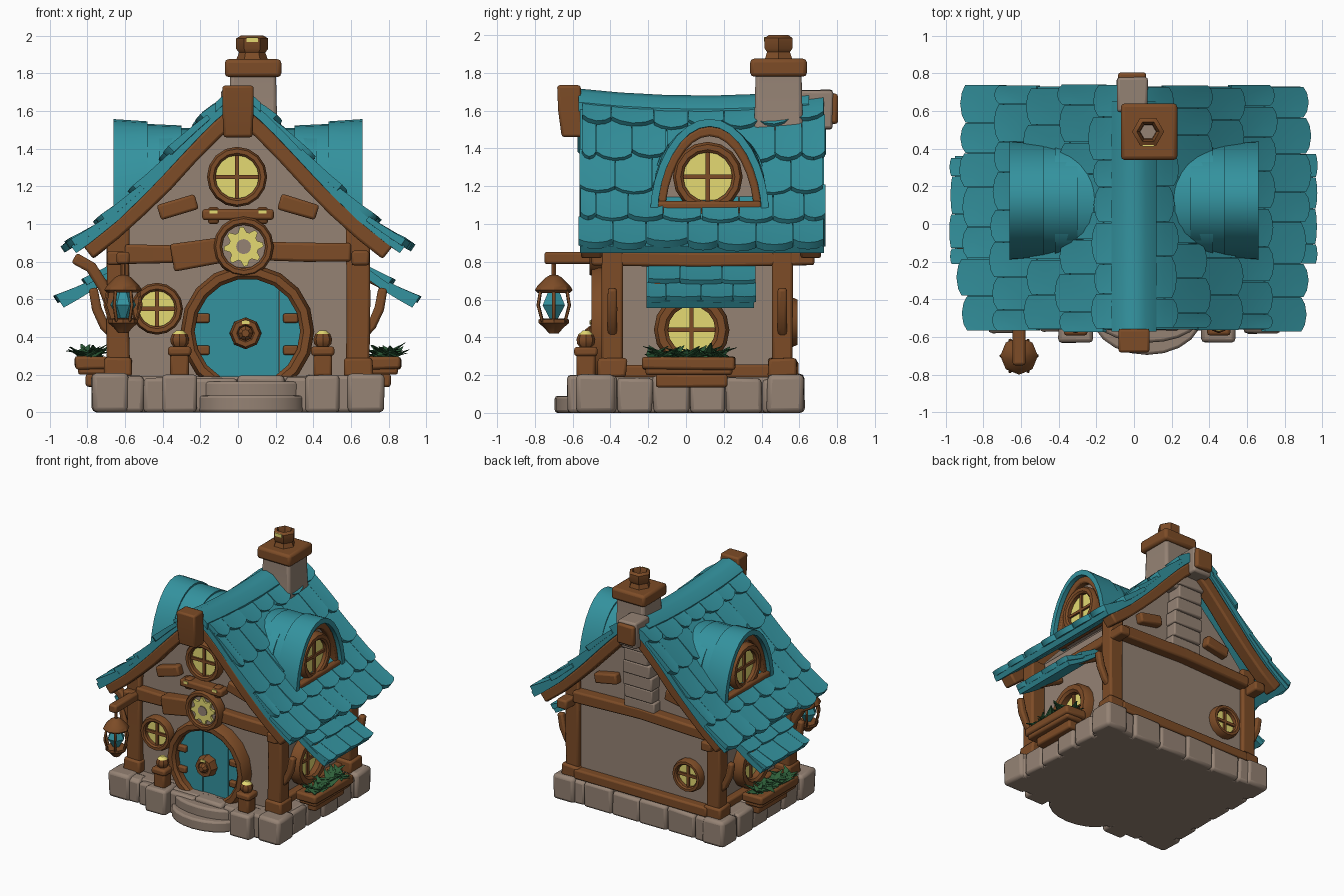
import bpy, bmesh, math, random
from mathutils import Vector as V, Matrix as Mx

if "Cube" in bpy.data.objects:
    bpy.data.objects.remove(bpy.data.objects["Cube"])
random.seed(4)
R = random.uniform

def material(name, col):
    m = bpy.data.materials.new(name)
    m.diffuse_color = (*col, 1)
    m.use_nodes = True
    m.node_tree.nodes["Principled BSDF"].inputs["Base Color"].default_value = m.diffuse_color
    return m
TEAL = material("teal_tile", (0.034, 0.29, 0.345))
WOOD = material("brown_wood", (0.205, 0.072, 0.02))
STONE = material("grey_stone", (0.30, 0.225, 0.175))
GLOW = material("yellow_glass", (0.78, 0.70, 0.17))
LEAF = material("green_leaf", (0.03, 0.125, 0.045))

def make(name, bm, mat, bevel=0.0):
    bmesh.ops.recalc_face_normals(bm, faces=bm.faces)
    me = bpy.data.meshes.new(name)
    bm.to_mesh(me); bm.free()
    me.materials.append(mat)
    ob = bpy.data.objects.new(name, me)
    bpy.context.collection.objects.link(ob)
    if bevel:
        b = ob.modifiers.new("bevel", 'BEVEL')
        b.width, b.segments, b.limit_method = bevel, 2, 'ANGLE'
    return ob

def shell(bm, top, bot):
    """Closed slab between two equal point grids."""
    a = [[bm.verts.new(p) for p in r] for r in top]
    b = [[bm.verts.new(p) for p in r] for r in bot]
    n, m = len(a), len(a[0])
    for g in (a, b):
        for i in range(n - 1):
            for j in range(m - 1):
                bm.faces.new((g[i][j], g[i][j+1], g[i+1][j+1], g[i+1][j]))
    rim = [(0, j) for j in range(m)] + [(i, m-1) for i in range(1, n)] \
        + [(n-1, j) for j in range(m-2, -1, -1)] + [(i, 0) for i in range(n-2, 0, -1)]
    for (i, j), (k, l) in zip(rim, rim[1:] + rim[:1]):
        bm.faces.new((a[i][j], a[k][l], b[k][l], b[i][j]))

def box(name, lo, hi, mat, bevel=0.015, jit=0.0):
    bm = bmesh.new()
    c, d = (V(lo) + V(hi)) / 2, V(hi) - V(lo)
    bmesh.ops.create_cube(bm, size=1, matrix=Mx.Translation(c) @ Mx.Diagonal((*d, 1)))
    for v in bm.verts:
        v.co += V((R(-jit, jit), R(-jit, jit), R(-jit, jit) if v.co.z > 0.05 else 0))
    return make(name, bm, mat, bevel)

def beam(name, pts, w, h, side=(0, 1, 0), mat=WOOD, jit=0.06):
    """Hewn timber along a path; w is its size along the side vector."""
    bm, pts, side, rings = bmesh.new(), [V(p) for p in pts], V(side), []
    for i, p in enumerate(pts):
        t = (pts[min(i+1, len(pts)-1)] - pts[max(i-1, 0)]).normalized()
        up, k = t.cross(side).normalized(), 1 + R(-jit, jit)
        rings.append([bm.verts.new(p + side*w/2*a*k + up*h/2*b*k)
                      for a, b in ((1, 1), (1, -1), (-1, -1), (-1, 1))])
    for r, q in zip(rings, rings[1:]):
        for i in range(4):
            bm.faces.new((r[i], r[(i+1) % 4], q[(i+1) % 4], q[i]))
    bm.faces.new(rings[0]); bm.faces.new(rings[-1])
    return make(name, bm, mat, 0.014)

def facing(c, deg=0):
    """Local x,y lie on a wall, local z points out (0 = front)."""
    return Mx.Translation(c) @ Mx.Rotation(math.radians(deg), 4, 'Z') @ Mx.Rotation(math.pi/2, 4, 'X')

def prism(name, pts, d, M, mat, bevel=0.0):
    bm = bmesh.new()
    a, b = ([bm.verts.new(M @ V((x, y, z))) for x, y in pts] for z in (0, d))
    bm.faces.new(a); bm.faces.new(b)
    for i in range(len(a)):
        j = (i+1) % len(a)
        bm.faces.new((a[i], a[j], b[j], b[i]))
    return make(name, bm, mat, bevel)

def lathe(name, prof, n, M, mat, closed=False, bevel=0.0):
    bm = bmesh.new()
    rings = [[bm.verts.new(M @ V((r*math.cos(t), r*math.sin(t), z)))
              for t in (2*math.pi*k/n for k in range(n))] for r, z in prof]
    for r, q in list(zip(rings, rings[1:])) + ([(rings[-1], rings[0])] if closed else []):
        for i in range(n):
            bm.faces.new((r[i], r[(i+1) % n], q[(i+1) % n], q[i]))
    if not closed:
        bm.faces.new(rings[0]); bm.faces.new(rings[-1])
    return make(name, bm, mat, bevel)

def circle(r, n=24):
    return [(r*math.cos(2*math.pi*k/n), r*math.sin(2*math.pi*k/n)) for k in range(n)]

def ring(name, ri, ro, d, M, n=16):
    w = ro - ri
    return lathe(name, [(ri, -0.02), (ri, d*.8), (ri+w*.25, d), (ro-w*.25, d), (ro, d*.6), (ro, -0.02)], n, M, WOOD, True)

def window(name, c, deg, ri, ro, d=0.06):
    M = facing(c, deg)
    ring(name + "_frame", ri, ro, d, M)
    prism(name + "_glass", circle(ri + .01), 0.02, M, GLOW)
    for q in (0, 90):
        prism(name + "_bar", [(-ri, -.011), (ri, -.011), (ri, .011), (-ri, .011)], .035,
              M @ Mx.Rotation(math.radians(q), 4, 'Z'), WOOD)

# roof surfaces: u runs down the slope, l lifts along the normal
PROF = [(0, 1.65), (.1, 1.59), (.2, 1.5), (.32, 1.38), (.48, 1.215), (.66, 1.047), (.8, .94), (.93, .852)]
def prof_z(x):
    for (a, b), (c, d) in zip(PROF, PROF[1:]):
        if x <= c or c == .93:
            return b + (d-b)*(x-a)/(c-a)
def main_roof(s):
    def P(u, y, l):
        x = .885*u
        n = V((prof_z(max(x-.06, 0)) - prof_z(x+.06), 0, .12)).normalized()
        z = prof_z(x) + .045*((y-.08)/.65)**2*max(0, 1-u)
        return V((s*max(0, x + n.x*l), y, z + n.z*l))
    return P
def awning(s):
    return lambda u, y, l: V((s*(.66 + .29*u + .55*l), y, .785 - .19*u + .83*l - .01*math.sin(3*u)))

def tiled(name, P, y0, y1, courses, cols, lift=.03):
    bm, w = bmesh.new(), (y1-y0)/cols
    ys = [y0 + (y1-y0)*k/8 for k in range(9)]
    shell(bm, [[P(i/12, y, 0) for y in ys] for i in range(13)],
          [[P(i/12, y, -.045) for y in ys] for i in range(13)])
    for i in range(courses):
        cuts = [y0 + R(-.015, .012)] + [y0 + w*(j + .5*(i % 2)) + R(-.025, .025) for j in range(1 - i % 2, cols)] + [y1 + R(-.012, .015)]
        for a, b in zip(cuts, cuts[1:]):
            lo, hi, k = max(0, i/courses - .02), (i+1)/courses + R(.0, .04), R(.8, 1.2)
            rows = [[(lo + (hi + dr - lo)*g, a + (b-a)*f, g)
                     for f, dr in ((.01, -.025), (.2, -.004), (.5, .006), (.8, -.004), (.99, -.025))]
                    for g in (0, .35, .7, 1)]
            shell(bm, [[P(u, y, .008 + lift*g*k) for u, y, g in r] for r in rows],
                  [[P(u, y, -.02 + lift*g*k*.5) for u, y, g in r] for r in rows])
    return make(name, bm, TEAL)

# stone base: core, perimeter blocks and rounded steps
box("base_core", (-.72, -.52, 0), (.72, .57, .19), STONE)
for s in (-1, 1):
    for k in range(6):
        x, y = -.75 + k*.25, -.56 + k*.193
        yo = .6 if s > 0 else .55
        box("base_stone", (x, s*.45, 0), (x+.247, s*(yo + R(0, .02)), .19 + R(-.01, .01)), STONE, .02, .005)
        box("base_stone_side", (s*.5, y, 0), (s*(.745 + R(0, .02)), y+.19, .19 + R(-.01, .01)), STONE, .02, .005)
    box("corner_stone", (s*.58, .43, 0), (s*.775, .625, .205), STONE, .025, .006)
    box("corner_stone", (s*.58, -.58, 0), (s*.775, -.38, .205), STONE, .025, .006)
for r, z, d in ((.29, .09, .2), (.28, .165, .14)):
    prism("door_step", [(x, y*d/.29) for x, y in circle(r, 20)], z, Mx.Translation((.07, -.495, 0)), STONE, .015)

# walls with gable
half = [(.58, .15), (.58, 1.0), (.4, 1.2), (.2, 1.4)]
prism("walls", half + [(0, 1.56)] + [(-x, z) for x, z in half[::-1]], .93, facing((0, .53, 0)), STONE)

# main roof, ridge cap, gable boards
for s in (-1, 1):
    tiled("roof_tiles", main_roof(s), -.56, .73, 5, 7, .028)
    for y, n in ((-.5, "front"), (.66, "back")):
        beam(n + "_gable_board", [main_roof(s)(u, y, -.08) for u in (0, .08, .2, .35, .5, .65, .8, .95)], .11, .085)
    tiled("awning_tiles", awning(s), -.21, .36, 2, 3, .025)
bm = bmesh.new()
def cap(dz):
    return [[V((x, y, 1.68 - 5*x*x + dz + .037*((y-.08)/.65)**2)) for x in (-.12, -.06, 0, .06, .12)]
            for y in (-.57, -.35, -.1, .15, .4, .65)]
shell(bm, cap(0), cap(-.05))
make("ridge_cap", bm, TEAL)
beam("ridge_end_front", [(0, -.62, 1.735), (0, -.615, 1.6), (0, -.6, 1.46)], .12, .16)
box("ridge_end_back", (-.095, .6, 1.5), (.075, .78, 1.71), STONE, .015, .006)
box("ridge_end_cap", (-.085, .755, 1.53), (.065, .805, 1.69), WOOD)

# chimney and rear stone column
lathe("chimney_stack", [(.21, 1.4), (.18, 1.56), (.172, 1.8)], 4, Mx.Translation((.08, .49, 0)) @ Mx.Rotation(math.pi/4, 4, 'Z'), STONE, False, .02)
box("chimney_collar", (-.07, .34, 1.78), (.23, .64, 1.875), WOOD, .02)
lathe("chimney_pot", [(.04, 1.86), (.085, 1.87), (.07, 1.91), (.085, 1.93), (.085, 1.985), (.06, 2.0), (.045, 1.96)], 6,
      Mx.Translation((.075, .49, 0)), WOOD, True)
prism("chimney_pot_inside", circle(.045, 6), .008, Mx.Translation((.075, .49, 1.9)), STONE)
box("chimney_pot_plate", (.045, .412, 1.965), (.105, .42, 1.99), GLOW, 0)
for k in range(6):
    w = .135 - k*.005 + R(-.008, .008)
    box("rear_column_stone", (-w, .5, .9 + k*.105), (w, .6 + k*.012 + R(0, .01), 1.004 + k*.105), STONE, .01)

# dormers: stepped roofs that broaden into the main slope, walls, trims, windows
def arch(a, h, x, s, e=1.15):
    return [V((s*x, .125 + a*c, 1.06 + h*v)) for c, v in
            ((math.cos(t), math.sin(t)**e if 0 < t < math.pi - .01 else 0) for t in (math.pi*k/16 for k in range(17)))]
for s in (-1, 1):
    bm = bmesh.new()
    for x0, x1, a, h, e0, e1 in ((.1, .42, .315, .455, .45, .75), (.3, .56, .31, .475, .68, .97), (.48, .66, .315, .497, .85, 1.12)):
        shell(bm, [arch(a-.008, h-.012, x0, s, e0), arch(a, h, x1, s, e1)],
              [arch(a-.05, h-.05, x0, s, e0), arch(a-.04, h-.04, x1, s, e1)])
    make("dormer_roof", bm, TEAL)
    bm = bmesh.new()
    shell(bm, [arch(.277, .457, x, s) for x in (.5, .63)], [arch(.235, .405, x, s) for x in (.5, .63)])
    make("dormer_trim", bm, WOOD, .01)
    prism("dormer_wall", [(p.y-.125, p.z-1.06) for p in arch(.26, .43, 0, 1)], .38, facing((s*.2, .125, 1.06), s*90), STONE)
    window("dormer_window", (s*.58, .115, 1.25), s*90, .13, .185, .06)
    beam("dormer_sill", [(s*.605, -.17, 1.085), (s*.605, .4, 1.085)], .1, .075, (1, 0, 0))

# timber frame
for s in (-1, 1):
    for y in (-.39, .51):
        beam("corner_post", [(s*.635, y, .19), (s*.64, y, .6), (s*.635, y, 1.0)], .11, .12)
        box("post_foot", (s*.565, y-.075, .19), (s*.715, y+.075, .29), WOOD, .015, .006)
        beam("post_brace", [(s*.66, y, .41), (s*.71, y, .46), (s*.75, y, .55), (s*.77, y, .66)], .05, .05)
    beam("wall_plate", [(s*.65, -.5, .82), (s*.65, .08, .81), (s*.65, .68, .82)], .09, .075, (1, 0, 0))
    beam("side_sill_beam", [(s*.6, -.4, .22), (s*.6, .5, .22)], .07, .07, (1, 0, 0))
    for y in (-.15, .3):
        beam("awning_rafter", [(s*.58, y, .78), (s*.76, y, .685), (s*.93, y, .59)], .06, .055)
    for y in (-.42, .55):
        beam("gable_stub", [(s*.22, y, 1.12 if y < 0 else 1.1), (s*.42, y, 1.06)], .08, .085)
beam("eave_brace", [(-.67, -.39, .55), (-.71, -.39, .66), (-.78, -.39, .77), (-.87, -.39, .82)], .06, .06)
beam("front_cross_beam", [(-.6, -.42, .84), (-.36, -.42, .84), (0, -.42, .86), (.36, -.42, .85), (.6, -.42, .85)], .09, .1)
beam("front_beam_block", [(-.35, -.44, .82), (-.1, -.44, .86)], .1, .14)
beam("front_upper_beam", [(-.19, -.43, 1.05), (.19, -.43, 1.05)], .11, .055)
for x in (-.13, .13):
    box("upper_beam_peg", (x-.03, -.47, 1.0), (x+.03, -.4, 1.09), WOOD)
    box("upper_beam_stud", (x-.02, -.491, 1.055), (x+.02, -.484, 1.075), GLOW, 0)
beam("back_cross_beam", [(-.6, .56, .87), (0, .56, .89), (.6, .56, .87)], .1, .09)
beam("back_sill_beam", [(-.6, .55, .235), (.6, .55, .235)], .09, .08)

# round door made of planks
D = facing((.05, -.4, .43))
ring("door_frame", .28, .355, .1, D, 18)
for k in range(5):
    a, b = -.285 + k*.114, -.173 + k*.114
    xs = [a + (b-a)*i/5 for i in range(6)]
    hh = [math.sqrt(max(.0005, .285**2 - x*x)) for x in xs]
    prism("door_plank", [(x, -h) for x, h in zip(xs, hh)] + [(x, h) for x, h in zip(xs[::-1], hh[::-1])],
          .035 + .007*(k % 2), D, TEAL)
ring("door_knob_ring", .035, .085, .085, facing((.04, -.42, .42)), 8)
lathe("door_knob", [(.04, 0), (.04, .09), (.02, .115)], 8, facing((.04, -.42, .42)), WOOD)
box("door_knob_plate", (.02, -.512, .468), (.06, -.504, .488), GLOW, 0)
for x in (-.19, .28):
    for z in (.33, .5):
        box("door_hinge", (x-.04, -.465, z-.025), (x+.04, -.42, z+.025), WOOD, .01)

# windows and gear emblem
window("gable_window", (-.005, -.4, 1.25), 0, .115, .16)
window("front_window", (-.43, -.4, .55), 0, .095, .138)
window("back_window", (-.41, .53, .48), 180, .09, .13)
G = facing((.03, -.45, .88))
ring("emblem_ring", .115, .16, .06, G)
prism("emblem_back", circle(.12), .03, G, STONE)
prism("emblem_gear", [((.105 if k % 4 < 2 else .078)*math.cos(k*math.pi/16), (.105 if k % 4 < 2 else .078)*math.sin(k*math.pi/16))
                      for k in range(32)], .05, G, GLOW)
prism("emblem_hub", circle(.04, 12), .055, G, STONE)

# side windows and planter boxes
for s in (-1, 1):
    window("side_window", (s*.58, .03, .44), s*90, .125, .2, .08)
    box("planter_box", (s*.7, -.215, .2), (s*.85, .245, .27), WOOD)
    box("planter_rim", (s*.68, -.23, .23), (s*.865, .26, .295), WOOD, .015, .005)
    beam("planter_bracket", [(s*.76, -.16, .17), (s*.76, .22, .17)], .1, .07, (1, 0, 0))
    bm = bmesh.new()
    for k in range(60):
        a, e = R(0, 6.28), R(.05, .6)
        d = V((.75*math.cos(a)*math.cos(e), math.sin(a)*math.cos(e), math.sin(e)*.75)).normalized()
        L = R(.09, .12)
        flat = d.to_track_quat('Z', 'Y').to_matrix().to_4x4() @ Mx.Diagonal((1, .3, 1, 1))
        M = Mx.Translation(V((s*R(.74, .83), R(-.19, .22), R(.29, .32))) + d*L*.4) @ flat
        bmesh.ops.create_cone(bm, cap_ends=True, segments=5, radius1=.036, radius2=.004, depth=L, matrix=M)
    make("planter_leaves", bm, LEAF)

# entrance bollards on plinths
for x in (-.31, .45):
    T = Mx.Translation((x, -.53, 0))
    box("bollard_plinth", (x-.09, -.63, 0), (x+.09, -.44, .2), STONE, .02, .005)
    box("bollard", (x-.05, -.58, .19), (x+.05, -.48, .33), WOOD)
    box("bollard_collar", (x-.062, -.592, .3), (x+.062, -.468, .35), WOOD)
    lathe("bollard_ball", [(.025, .34), (.046, .365), (.05, .39), (.04, .415)], 8, T, WOOD)
    lathe("bollard_cap", [(.04, .415), (.018, .435)], 8, T, GLOW)

# hanging lantern
T = Mx.Translation((-.61, -.7, 0))
beam("lantern_arm", [(-.61, -.75, .82), (-.61, -.35, .82)], .07, .065, (1, 0, 0))
lathe("lantern_hook", [(.013, .68), (.013, .8)], 6, T, WOOD)
lathe("lantern_hood", [(.085, .635), (.1, .65), (.085, .675), (.045, .715), (.02, .73)], 8, T, WOOD)
lathe("lantern_crystal", [(.02, .49), (.068, .57), (.03, .65)], 6, T, TEAL)
lathe("lantern_base", [(.025, .42), (.05, .45), (.08, .475), (.08, .495), (.05, .5)], 8, T, WOOD)
for k in range(6):
    c, v = math.cos(k*math.pi/3), math.sin(k*math.pi/3)
    beam("lantern_bar", [(-.61 + r*c, -.7 + r*v, z) for r, z in ((.068, .48), (.095, .57), (.08, .65))], .018, .018, (-v, c, 0))

# smooth shading with crisp edges
bpy.ops.object.select_all(action='SELECT')
bpy.context.view_layer.objects.active = bpy.data.objects["walls"]
bpy.ops.object.shade_smooth_by_angle(angle=math.radians(35))
